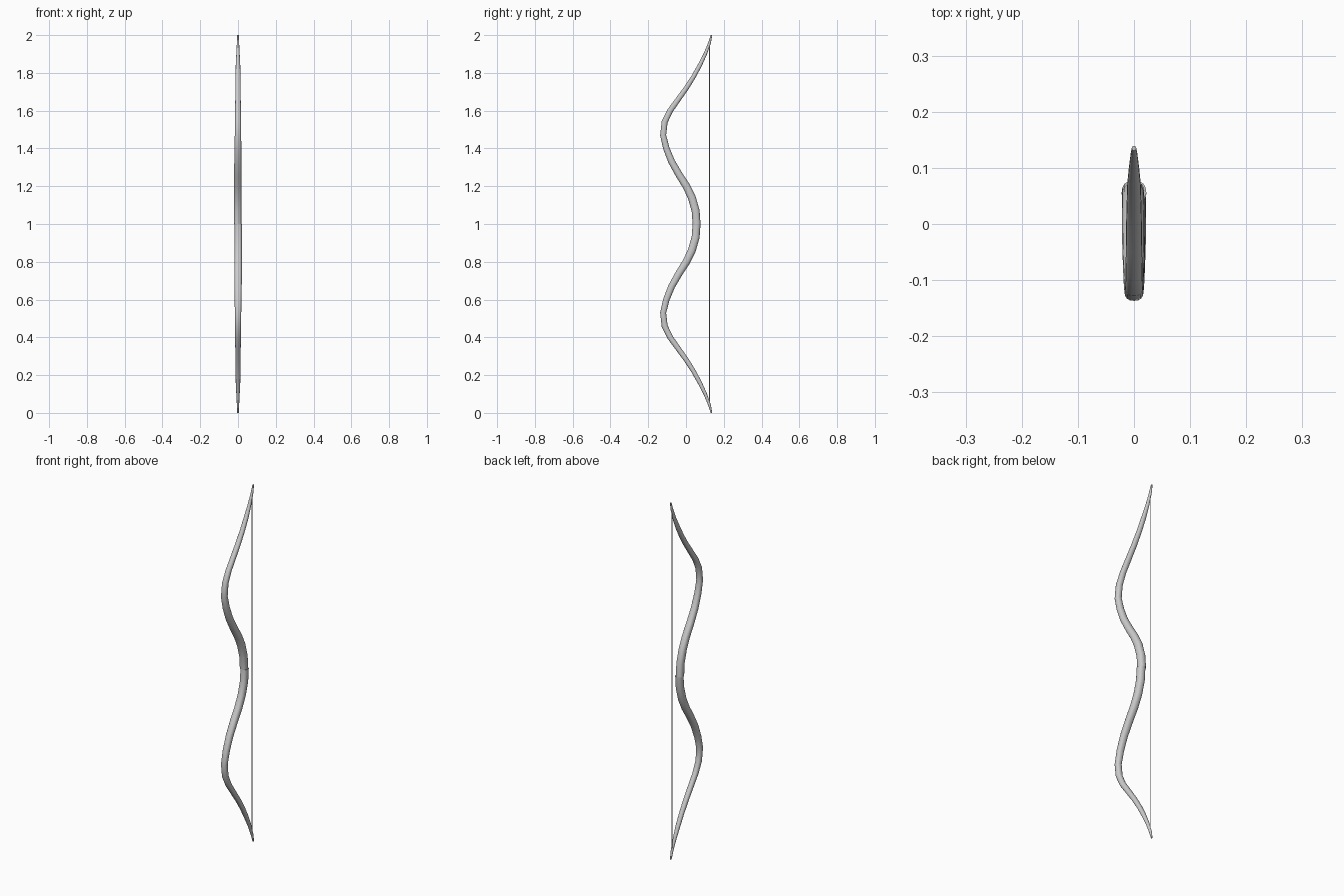
import bpy, bmesh, math
from mathutils import Vector, Matrix

if "Cube" in bpy.data.objects:
    bpy.data.objects.remove(bpy.data.objects["Cube"])

# Upper limb path: z, y, half thickness (side view), half width (front view)
LIMB = [
    (1.00, 0.056, 0.021, 0.020), (1.07, 0.051, 0.021, 0.020),
    (1.14, 0.031, 0.021, 0.020), (1.20, 0.002, 0.020, 0.020),
    (1.26, -0.036, 0.019, 0.020), (1.33, -0.076, 0.018, 0.019),
    (1.40, -0.104, 0.017, 0.018), (1.47, -0.121, 0.016, 0.017),
    (1.54, -0.113, 0.016, 0.016), (1.60, -0.084, 0.015, 0.015),
    (1.66, -0.041, 0.014, 0.0145), (1.72, 0.002, 0.013, 0.014),
    (1.78, 0.040, 0.012, 0.013), (1.84, 0.073, 0.011, 0.012),
    (1.90, 0.102, 0.009, 0.009), (1.96, 0.125, 0.007, 0.006),
    (2.00, 0.135, 0.004, 0.004),
]
SIDES = 16


def soft(v):
    # slightly boxy rounding of the cross-section
    return math.copysign(abs(v) ** 0.85, v)


def make_limb(name, lower=False):
    bm = bmesh.new()
    rings = []
    for i, (z, y, t, w) in enumerate(LIMB):
        a, b = LIMB[max(i - 1, 0)], LIMB[min(i + 1, len(LIMB) - 1)]
        tan = Vector((0, b[1] - a[1], b[0] - a[0])).normalized()
        if i in (0, len(LIMB) - 1):
            tan = Vector((0, 0, 1))
        nrm = Vector((0, tan.z, -tan.y))
        shift = -0.002 * max(0, 1 - (z - 1) / 0.5)
        ring = []
        for k in range(SIDES):
            ang = 2 * math.pi * k / SIDES
            p = Vector((shift + w * soft(math.cos(ang)), y, z))
            ring.append(bm.verts.new(p + nrm * t * soft(math.sin(ang))))
        rings.append(ring)
    for r, s in zip(rings, rings[1:]):
        for k in range(SIDES):
            n = (k + 1) % SIDES
            bm.faces.new((r[k], r[n], s[n], s[k]))
    bm.faces.new(rings[0][::-1])
    bm.faces.new(rings[-1])
    if lower:
        # half turn about the grip centre
        bmesh.ops.rotate(bm, verts=bm.verts, cent=(0, 0, 1),
                         matrix=Matrix.Rotation(math.pi, 3, 'Y'))
    bmesh.ops.recalc_face_normals(bm, faces=bm.faces)
    me = bpy.data.meshes.new(name)
    bm.to_mesh(me)
    bm.free()
    ob = bpy.data.objects.new(name, me)
    bpy.context.collection.objects.link(ob)
    bpy.ops.object.select_all(action='DESELECT')
    ob.select_set(True)
    bpy.context.view_layer.objects.active = ob
    bpy.ops.object.shade_smooth_by_angle(angle=math.radians(40))


# Two limbs meeting at the grip
make_limb("upper_limb")
make_limb("lower_limb", lower=True)

# Bow string
bpy.ops.mesh.primitive_cylinder_add(vertices=8, radius=0.002, depth=1.92,
                                    location=(0, 0.124, 1))
string = bpy.context.object
string.name = "bow_string"
bpy.ops.object.shade_smooth_by_angle()
